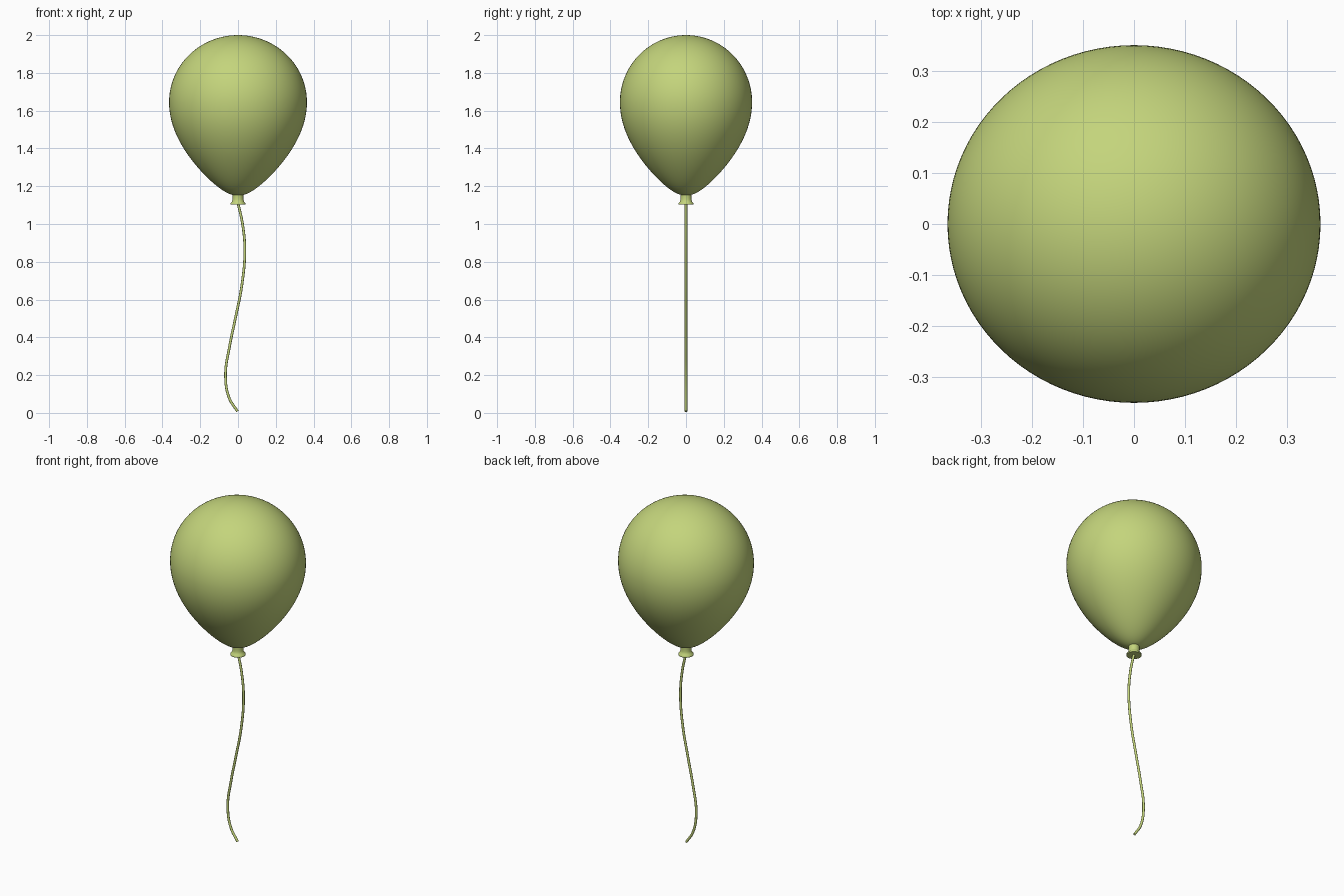
import bpy, bmesh, math

if "Cube" in bpy.data.objects:
    bpy.data.objects.remove(bpy.data.objects["Cube"])

mat = bpy.data.materials.new("green_rubber")
mat.diffuse_color = (0.55, 0.66, 0.20, 1)
mat.use_nodes = True
mat.node_tree.nodes["Principled BSDF"].inputs["Base Color"].default_value = mat.diffuse_color


def lathe(name, profile, steps, y_scale=1.0, angle=40):
    """Spin a (radius, z) profile around z."""
    bm = bmesh.new()
    verts = [bm.verts.new((r, 0, z)) for r, z in profile]
    edges = [bm.edges.new(pair) for pair in zip(verts, verts[1:])]
    bmesh.ops.spin(bm, geom=verts + edges, cent=(0, 0, 0), axis=(0, 0, 1),
                   angle=math.tau, steps=steps)
    bmesh.ops.remove_doubles(bm, verts=bm.verts, dist=1e-5)
    for v in bm.verts:
        v.co.y *= y_scale
    bmesh.ops.recalc_face_normals(bm, faces=bm.faces)
    mesh = bpy.data.meshes.new(name)
    bm.to_mesh(mesh)
    bm.free()
    ob = bpy.data.objects.new(name, mesh)
    bpy.context.collection.objects.link(ob)
    mesh.materials.append(mat)
    bpy.ops.object.select_all(action='DESELECT')
    ob.select_set(True)
    bpy.context.view_layer.objects.active = ob
    bpy.ops.object.shade_smooth_by_angle(angle=math.radians(angle))
    return ob


# Balloon body: round dome on top, tapered ellipse below the widest ring
R, MID, UP, DOWN, N = 0.365, 1.645, 0.355, 0.495, 64
body = []
for i in range(N + 1):
    a = math.pi * i / N
    t = math.cos(a)
    r = R * math.sin(a)
    if t >= 0:
        body.append((r, MID + UP * t))
    else:
        body.append((r * (1 - 0.38 * t * t), MID + DOWN * t))
body[0], body[-1] = (0, 2.0), (0, MID - DOWN)
lathe("balloon_body", body, 96, y_scale=0.35 / R)

# Neck with flared lip
neck = [(0, 1.165), (0.030, 1.165), (0.029, 1.145), (0.029, 1.13),
        (0.032, 1.117), (0.040, 1.110), (0.041, 1.106), (0.040, 1.102), (0, 1.102)]
lathe("balloon_neck", neck, 48)

# Wavy string
path = [(0, 1.11), (0.024, 1.0), (0.036, 0.865), (0.021, 0.68), (-0.014, 0.5),
        (-0.045, 0.35), (-0.066, 0.2), (-0.047, 0.08), (-0.003, 0.008)]
curve = bpy.data.curves.new("string", 'CURVE')
curve.dimensions = '3D'
curve.bevel_depth = 0.007
curve.bevel_resolution = 4
curve.resolution_u = 10
curve.use_fill_caps = True
spline = curve.splines.new('BEZIER')
spline.bezier_points.add(len(path) - 1)
for p, (x, z) in zip(spline.bezier_points, path):
    p.co = (x, 0, z)
    p.handle_left_type = p.handle_right_type = 'AUTO'
curve.materials.append(mat)
string = bpy.data.objects.new("string", curve)
bpy.context.collection.objects.link(string)
